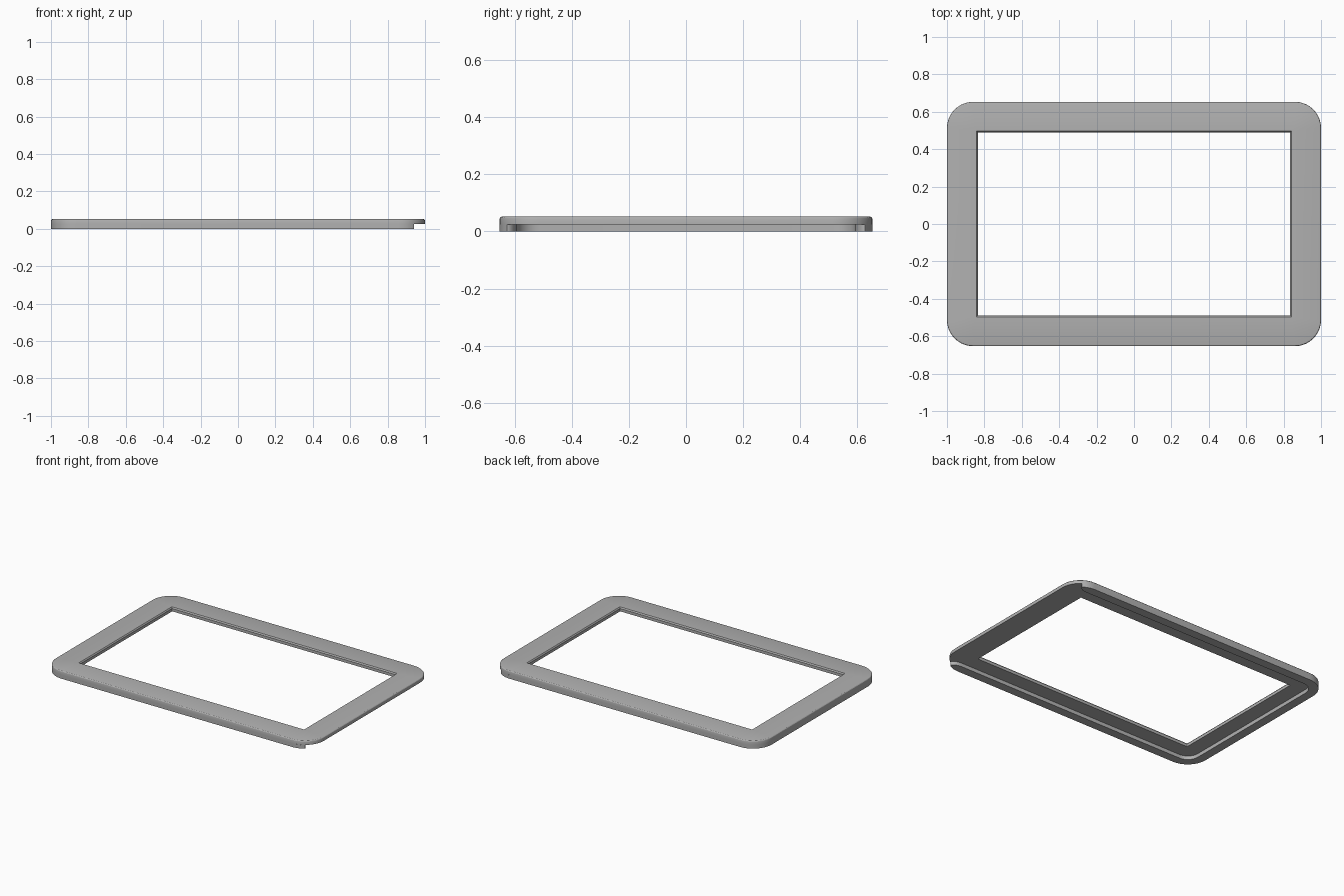
import bpy, bmesh
from math import cos, sin, radians

if "Cube" in bpy.data.objects:
    bpy.data.objects.remove(bpy.data.objects["Cube"])

HX, HY, R = 1.0, 0.653, 0.14      # outer half size and corner radius
WX, WY = 0.835, 0.49              # window half size
MID, TOP = 0.025, 0.052           # underside and top of the plate
LIP = 0.06                        # width of the rim below the plate

grey = bpy.data.materials.new("plain grey")
grey.use_nodes = True
colour = (0.44, 0.44, 0.44, 1)
grey.diffuse_color = colour
grey.node_tree.nodes["Principled BSDF"].inputs["Base Color"].default_value = colour


def arc(cx, cy, rx, ry, start, end, steps=10):
    angles = [radians(start + (end - start) * i / steps) for i in range(steps + 1)]
    return [(cx + rx * cos(a), cy + ry * sin(a)) for a in angles]


def rounded_rect(hx, hy, r):
    points = []
    for i, (sx, sy) in enumerate([(1, 1), (-1, 1), (-1, -1), (1, -1)]):
        points += arc(sx * (hx - r), sy * (hy - r), r, r, 90 * i, 90 * i + 90)
    return points


def finish(bm, name):
    bmesh.ops.remove_doubles(bm, verts=bm.verts, dist=1e-5)
    bmesh.ops.recalc_face_normals(bm, faces=bm.faces)
    mesh = bpy.data.meshes.new(name)
    bm.to_mesh(mesh)
    bm.free()
    mesh.materials.append(grey)
    obj = bpy.data.objects.new(name, mesh)
    bpy.context.collection.objects.link(obj)
    bpy.ops.object.select_all(action="DESELECT")
    obj.select_set(True)
    bpy.context.view_layer.objects.active = obj
    bpy.ops.object.shade_smooth_by_angle(angle=radians(25))
    return obj


# Plate: a cross-section of rings from the outer wall over the top to the window
rings = [(rounded_rect(HX, HY, R), MID)]
edge = 0.009
for step in range(4):
    a = radians(30 * step)
    inset = edge * (1 - cos(a))
    rings.append((rounded_rect(HX - inset, HY - inset, R - inset), TOP - edge + edge * sin(a)))
rings.append((rounded_rect(WX + 0.006, WY + 0.006, 0), TOP))
rings.append((rounded_rect(WX, WY, 0), TOP - 0.008))
rings.append((rounded_rect(WX, WY, 0), MID))

bm = bmesh.new()
grid = [[bm.verts.new((x, y, z)) for x, y in points] for points, z in rings]
count = len(grid[0])
for k, ring in enumerate(grid):
    above = grid[(k + 1) % len(grid)]
    for i in range(count):
        j = (i + 1) % count
        bm.faces.new((ring[i], ring[j], above[j], above[i]))
bmesh.ops.dissolve_degenerate(bm, dist=1e-5, edges=bm.edges)
finish(bm, "frame_plate")

# Rim under three sides, open on the left, with rounded ends
cx, cy, ri = HX - R, HY - R, R - LIP
outer = arc(cx, cy, R, R, 55, 90) + arc(-cx, cy, R, R, 90, 180)
inner = arc(cx + 0.02, 0.628, 0.06, 0.628 - HY + LIP, 0, -90) + arc(-cx, cy, ri, ri, 90, 180)
inner[:11] = arc(cx + 0.02, 0.628, 0.06, 0.628 - (HY - LIP), 0, -90)


def with_mirror(half):
    return half + [(x, -y) for x, y in reversed(half)]


out_path, in_path = with_mirror(outer), with_mirror(inner)
bm = bmesh.new()
low, high = [[[bm.verts.new((x, y, z)) for x, y in path] for path in (out_path, in_path)]
             for z in (0, MID)]
for i in range(len(out_path) - 1):
    bm.faces.new((low[0][i], low[0][i + 1], low[1][i + 1], low[1][i]))
    for side in (0, 1):
        bm.faces.new((low[side][i], low[side][i + 1], high[side][i + 1], high[side][i]))
for end in (0, -1):
    bm.faces.new((low[0][end], low[1][end], high[1][end], high[0][end]))
finish(bm, "lower_rim")
